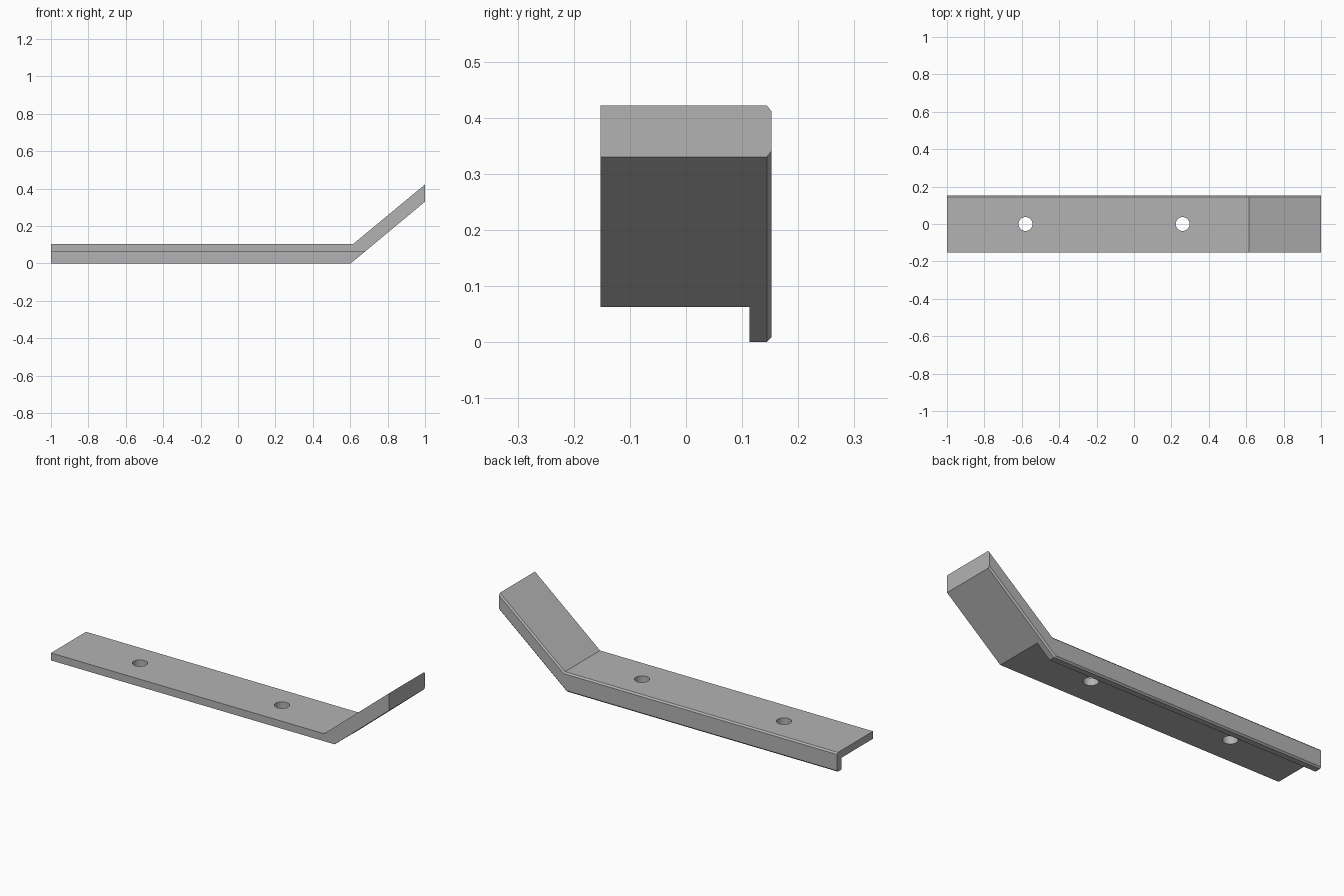
import bpy, bmesh, math

if "Cube" in bpy.data.objects:
    bpy.data.objects.remove(bpy.data.objects["Cube"])

HALF = 0.152                       # half of the bracket's width
PROFILE = [(-1, 0), (0.603, 0), (1, 0.33), (1, 0.422), (0.615, 0.103), (-1, 0.103)]

grey = bpy.data.materials.new("plain grey")
grey.use_nodes = True
colour = (0.45, 0.45, 0.45, 1)
grey.diffuse_color = colour
grey.node_tree.nodes["Principled BSDF"].inputs["Base Color"].default_value = colour


def cut(target, cutter):
    """Subtract the cutter from the target, then discard it."""
    cutter.hide_render = True
    mod = target.modifiers.new("cut", 'BOOLEAN')
    mod.operation = 'DIFFERENCE'
    mod.solver = 'EXACT'
    mod.object = cutter
    bpy.context.view_layer.objects.active = target
    bpy.ops.object.modifier_apply(modifier=mod.name)
    bpy.data.objects.remove(cutter)


# Bent bar: side profile extruded across the width
bm = bmesh.new()
front = bm.faces.new([bm.verts.new((x, -HALF, z)) for x, z in PROFILE])
swept = bmesh.ops.extrude_face_region(bm, geom=[front])["geom"]
bmesh.ops.translate(bm, vec=(0, 2 * HALF, 0),
                    verts=[g for g in swept if isinstance(g, bmesh.types.BMVert)])
bmesh.ops.recalc_face_normals(bm, faces=bm.faces)

# Chamfer along the long back edges, leaving the end faces square
back_edges = [e for e in bm.edges
              if all(v.co.y > 0 for v in e.verts)
              and abs(e.verts[0].co.x - e.verts[1].co.x) > 0.1]
bmesh.ops.bevel(bm, geom=back_edges, offset=0.008, offset_type='OFFSET',
                segments=1, affect='EDGES')
mesh = bpy.data.meshes.new("angled_bracket")
bm.to_mesh(mesh)
bm.free()
mesh.materials.append(grey)
bracket = bpy.data.objects.new("angled_bracket", mesh)
bpy.context.collection.objects.link(bracket)

# Hollow below the plate, leaving a downturned rib at the back
bpy.ops.mesh.primitive_cube_add(size=1, location=(0, 0.113 - 0.25, 0.063 - 0.1))
hollow = bpy.context.object
hollow.name = "hollow_cutter"
hollow.scale = (3, 0.5, 0.2)
cut(bracket, hollow)

# Two screw holes through the flat plate
for x in (-0.58, 0.26):
    bpy.ops.mesh.primitive_cylinder_add(vertices=48, radius=0.037, depth=0.5,
                                        location=(x, 0, 0.08))
    bpy.context.object.name = "hole_cutter"
    cut(bracket, bpy.context.object)

# Smooth hole walls with crisp edges
bpy.ops.object.select_all(action='DESELECT')
bracket.select_set(True)
bpy.context.view_layer.objects.active = bracket
bpy.ops.object.shade_smooth_by_angle(angle=math.radians(25))
